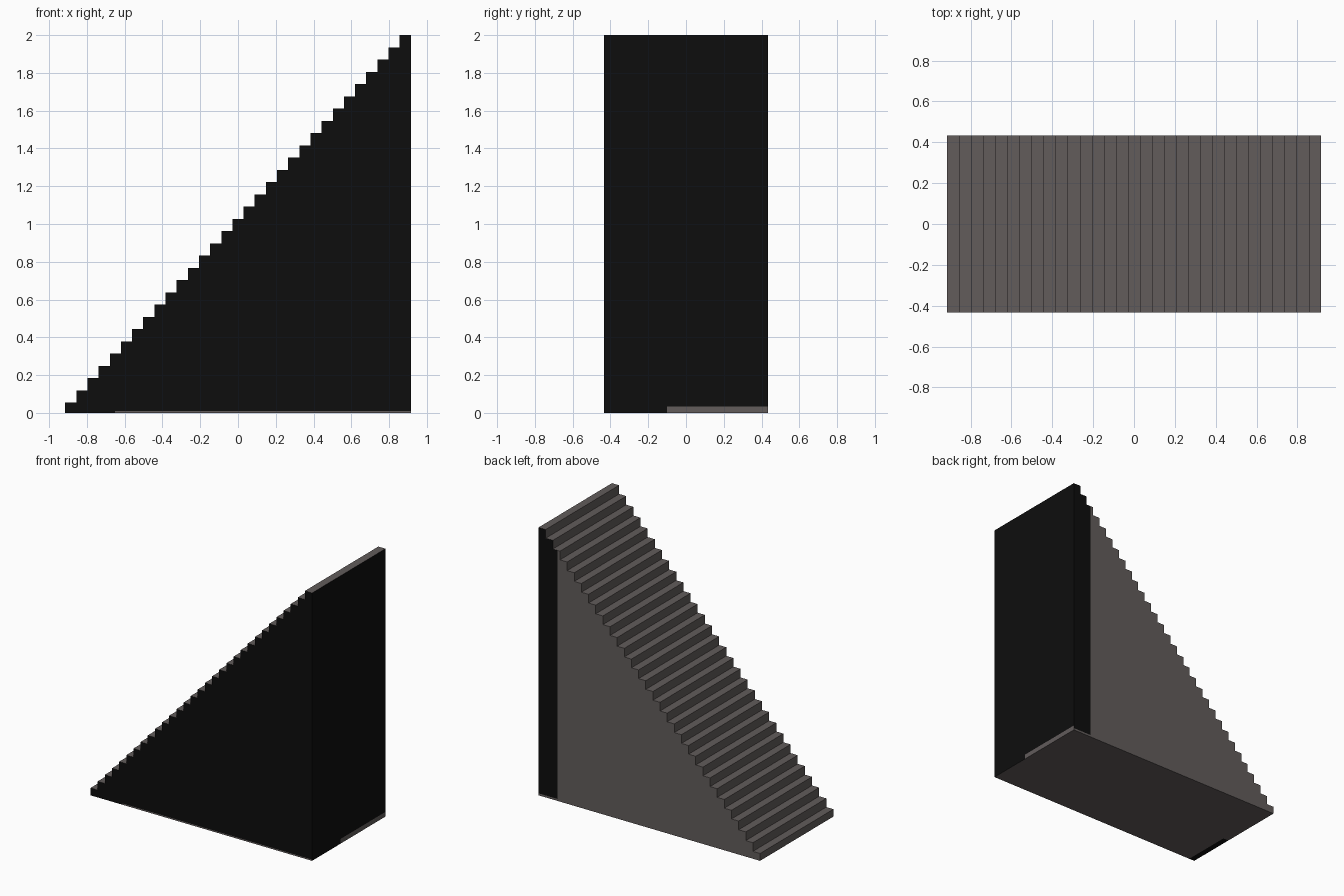
import bpy, bmesh
from mathutils import Vector

if "Cube" in bpy.data.objects:
    bpy.data.objects.remove(bpy.data.objects["Cube"])

N = 31                       # number of steps
X, Y = 0.915, 0.433          # half length, half width
RUN = 2 * X / N
FIRST = 0.055                # height of the lowest step
RISE = (2.0 - FIRST) / (N - 1)


def material(name, rgb):
    m = bpy.data.materials.new(name)
    m.diffuse_color = (*rgb, 1)
    m.use_nodes = True
    m.node_tree.nodes["Principled BSDF"].inputs["Base Color"].default_value = m.diffuse_color
    return m


# Stepped side profile, extruded across the width
pts = [(X, 0), (-X, 0)]
for i in range(N):
    z = FIRST + i * RISE
    pts += [(-X + i * RUN, z), (-X + (i + 1) * RUN, z)]

bm = bmesh.new()
face = bm.faces.new([bm.verts.new((x, -Y, z)) for x, z in pts])
ext = bmesh.ops.extrude_face_region(bm, geom=[face])
bmesh.ops.translate(bm, vec=(0, 2 * Y, 0),
                    verts=[v for v in ext["geom"] if isinstance(v, bmesh.types.BMVert)])
bmesh.ops.recalc_face_normals(bm, faces=bm.faces)


def cut(direction, co, no):
    """Split only the faces that look along the given direction."""
    bm.normal_update()
    fs = [f for f in bm.faces if f.normal.dot(Vector(direction)) > 0.9]
    es = {e for f in fs for e in f.edges}
    vs = {v for f in fs for v in f.verts}
    bmesh.ops.bisect_plane(bm, geom=fs + list(es) + list(vs), dist=1e-5,
                           plane_co=co, plane_no=no)


# Borders between the stone and the black paint
cut((0, -1, 0), (0, 0, 0.01), (0, 0, 1))
cut((0, -1, 0), (-0.65, 0, 0), (1, 0, 0))
cut((1, 0, 0), (0, 0, 0.035), (0, 0, 1))
cut((1, 0, 0), (0, -0.1, 0), (0, 1, 0))
cut((0, 1, 0), (0.76, 0, 0), (1, 0, 0))
cut((0, 1, 0), (0, 0, 0.015), (0, 0, 1))
cut((0, 0, -1), (-0.87, 0, 0), (1, 0, 0))
cut((0, 0, -1), (0, -0.06, 0), (0, 1, 0))
bm.normal_update()

for f in bm.faces:
    n, c = f.normal, f.calc_center_median()
    top = max(v.co.z for v in f.verts)
    black = False
    if n.y < -0.9:                                   # front side
        black = not (top < 0.02 and c.x > -0.65)
    elif n.x > 0.9:                                  # tall end wall
        black = not (top < 0.04 and c.y > -0.1)
    elif n.y > 0.9:                                  # strip on the rear side
        black = c.x > 0.76 and top > 0.02
    elif n.z < -0.9:                                 # patch underneath
        black = c.x < -0.87 and c.y < -0.06
    f.material_index = int(black)

me = bpy.data.meshes.new("staircase")
bm.to_mesh(me)
bm.free()
me.materials.append(material("warm grey stone", (0.122, 0.107, 0.105)))
me.materials.append(material("black", (0.004, 0.004, 0.004)))
bpy.context.collection.objects.link(bpy.data.objects.new("staircase", me))
